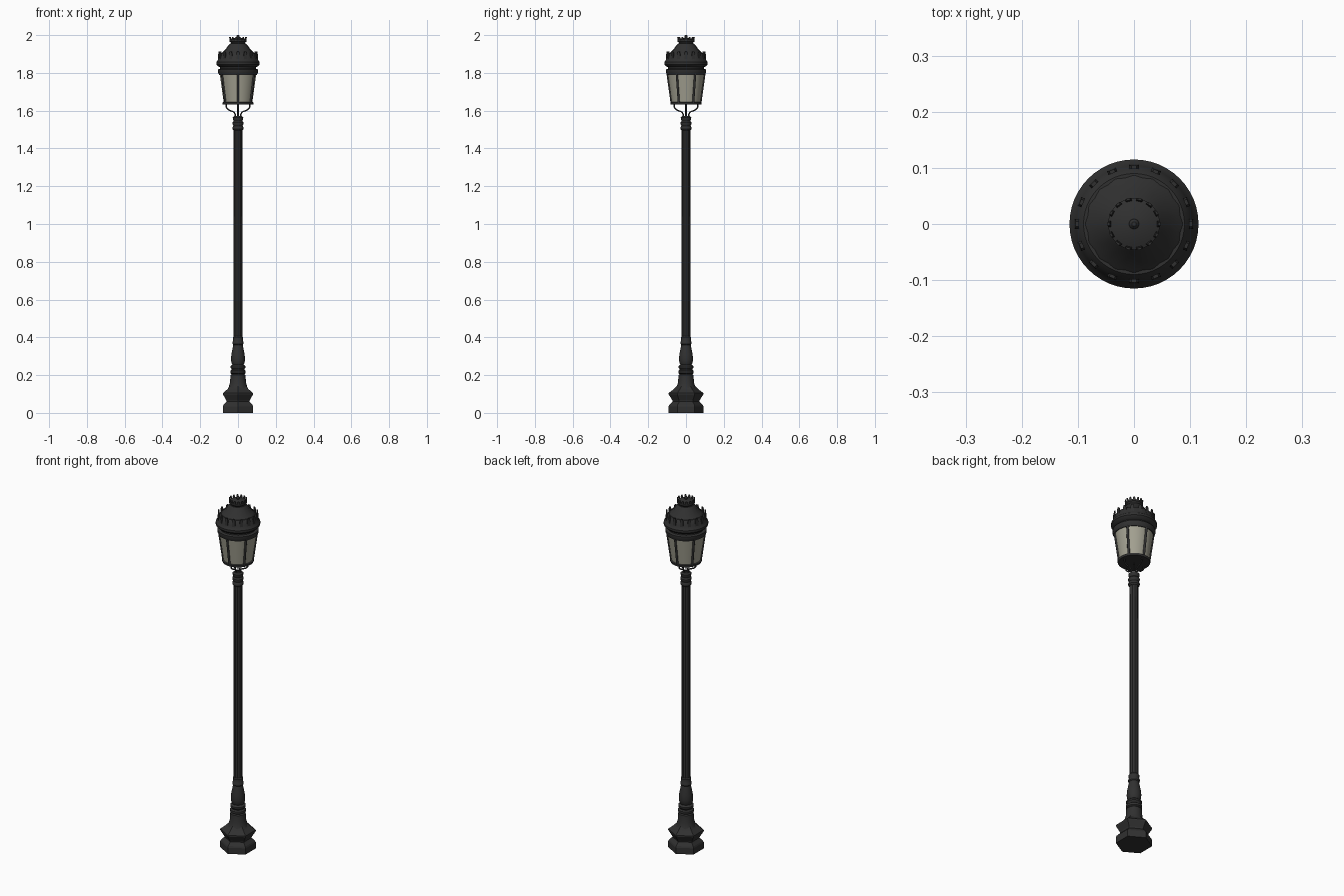
import bpy, bmesh
from math import pi, sin, cos, radians
from mathutils import Matrix

if "Cube" in bpy.data.objects:
    bpy.data.objects.remove(bpy.data.objects["Cube"])


def material(name, rgb):
    m = bpy.data.materials.new(name)
    m.diffuse_color = (*rgb, 1)
    m.use_nodes = True
    m.node_tree.nodes["Principled BSDF"].inputs["Base Color"].default_value = m.diffuse_color
    return m


IRON = material("dark_iron", (0.03, 0.03, 0.03))
GLASS = material("frosted_glass", (0.36, 0.35, 0.28))


def finish(bm, name, mat, smooth=True):
    bmesh.ops.recalc_face_normals(bm, faces=bm.faces)
    me = bpy.data.meshes.new(name)
    bm.to_mesh(me)
    bm.free()
    ob = bpy.data.objects.new(name, me)
    bpy.context.collection.objects.link(ob)
    me.materials.append(mat)
    if smooth:
        bpy.ops.object.select_all(action='DESELECT')
        ob.select_set(True)
        bpy.context.view_layer.objects.active = ob
        bpy.ops.object.shade_smooth_by_angle(angle=radians(35))
    return ob


def lathe(name, profile, sides=32, mat=IRON, smooth=True, flute=0.0):
    """Revolve (radius, z) points; a corner sits on -y. flute pulls every other column in."""
    bm = bmesh.new()
    rings = []
    for r, z in profile:
        ring = []
        for i in range(sides):
            a = 2 * pi * i / sides - pi / 2
            q = r * (1 - flute * (i % 2))
            ring.append(bm.verts.new((q * cos(a), q * sin(a), z)))
        rings.append(ring)
    for lo, hi in zip(rings, rings[1:]):
        for i in range(sides):
            j = (i + 1) % sides
            bm.faces.new((lo[i], lo[j], hi[j], hi[i]))
    bm.faces.new(rings[0])
    bm.faces.new(rings[-1])
    return finish(bm, name, mat, smooth)


def teeth(name, count, r0, z0, r1, z1, width, thick):
    """Ring of upright tapered leaves standing from (r0, z0) to (r1, z1)."""
    bm = bmesh.new()
    for k in range(count):
        rot = Matrix.Rotation(2 * pi * k / count, 4, 'Z')
        zm, rm = z0 + (z1 - z0) * 0.7, r0 + (r1 - r0) * 0.7
        rows = []
        for r, z, w in ((r0, z0, width), (rm, zm, width), (r1, z1, width * 0.55)):
            rows.append([bm.verts.new(rot @ Matrix.Translation((x, y, z)) @ Matrix.Identity(4).translation)
                         for x, y in ((r, -w / 2), (r, w / 2), (r - thick, w / 2), (r - thick, -w / 2))])
        for lo, hi in zip(rows, rows[1:]):
            for i in range(4):
                j = (i + 1) % 4
                bm.faces.new((lo[i], lo[j], hi[j], hi[i]))
        bm.faces.new(rows[0])
        bm.faces.new(rows[-1])
    return finish(bm, name, IRON, False)


def rod(name, points, angle, radius):
    """Thin bar through (radius, z) points, turned round the post."""
    cu = bpy.data.curves.new(name, 'CURVE')
    cu.dimensions = '3D'
    cu.bevel_depth = radius
    cu.bevel_resolution = 1
    cu.use_fill_caps = True
    cu.resolution_u = 5
    sp = cu.splines.new('BEZIER')
    sp.bezier_points.add(len(points) - 1)
    for bp, (r, z) in zip(sp.bezier_points, points):
        bp.co = (r * cos(angle), r * sin(angle), z)
        bp.handle_left_type = bp.handle_right_type = 'AUTO'
    ob = bpy.data.objects.new(name, cu)
    bpy.context.collection.objects.link(ob)
    cu.materials.append(IRON)


# Hexagonal foot
lathe("base", [(0.092, 0), (0.092, 0.035), (0.088, 0.043), (0.07, 0.06), (0.073, 0.068),
               (0.092, 0.098), (0.092, 0.105), (0.065, 0.125), (0.045, 0.145)], 6, smooth=False)

# Round neck, rings and vase above the foot
lathe("pedestal", [(0.062, 0.11), (0.05, 0.135), (0.042, 0.16), (0.04, 0.2), (0.034, 0.205),
                   (0.041, 0.21), (0.041, 0.222), (0.033, 0.228), (0.035, 0.234), (0.04, 0.238),
                   (0.04, 0.247), (0.03, 0.255), (0.035, 0.265), (0.037, 0.285), (0.035, 0.31),
                   (0.028, 0.345), (0.025, 0.36), (0.029, 0.365), (0.029, 0.375), (0.026, 0.38),
                   (0.027, 0.4), (0.022, 0.407)], 24)

# Fluted column and capital
lathe("column", [(0.0235, 0.4), (0.0225, 1.51)], 24, smooth=False, flute=0.08)
lathe("capital", [(0.023, 1.495), (0.029, 1.503), (0.029, 1.512), (0.024, 1.52), (0.029, 1.53),
                  (0.029, 1.538), (0.023, 1.545), (0.027, 1.553), (0.028, 1.565), (0.02, 1.572)], 24)

# Four scrolled arms carrying the lantern
for k in range(4):
    rod(f"support_arm_{k}", [(0.012, 1.565), (0.02, 1.59), (0.05, 1.605), (0.062, 1.62), (0.06, 1.64)],
        k * pi / 2, 0.004)
rod("centre_pipe", [(0, 1.56), (0, 1.64)], 0, 0.004)

# Glazed lantern body with six bars
lathe("lantern_floor", [(0.08, 1.632), (0.082, 1.636), (0.082, 1.643), (0.076, 1.646)])
lathe("lantern_glass", [(0.075, 1.64), (0.098, 1.805)], 48, GLASS)
for k in range(6):
    rod(f"glazing_bar_{k}", [(0.076, 1.64), (0.099, 1.805)], pi / 2 + k * pi / 3, 0.0065)

# Hood with collar and brim
lathe("hood", [(0.1, 1.79), (0.107, 1.803), (0.107, 1.818), (0.094, 1.822), (0.094, 1.83),
               (0.106, 1.835), (0.115, 1.845), (0.115, 1.857), (0.108, 1.866), (0.104, 1.88),
               (0.098, 1.895), (0.09, 1.905)], 48)
lathe("roof", [(0.097, 1.895), (0.082, 1.91), (0.066, 1.925), (0.052, 1.945), (0.042, 1.956)],
      32, flute=0.04)
teeth("hood_crest", 16, 0.106, 1.868, 0.104, 1.914, 0.017, 0.006)

# Chimney cap with its own small crest and knob
lathe("chimney_cap", [(0.034, 1.95), (0.038, 1.96), (0.046, 1.966), (0.046, 1.975), (0.036, 1.979),
                      (0.012, 1.986)], 32)
teeth("cap_crest", 14, 0.044, 1.97, 0.047, 1.99, 0.011, 0.004)
lathe("finial", [(0.006, 1.98), (0.009, 1.988), (0.009, 1.994), (0.004, 2.0)], 16)
